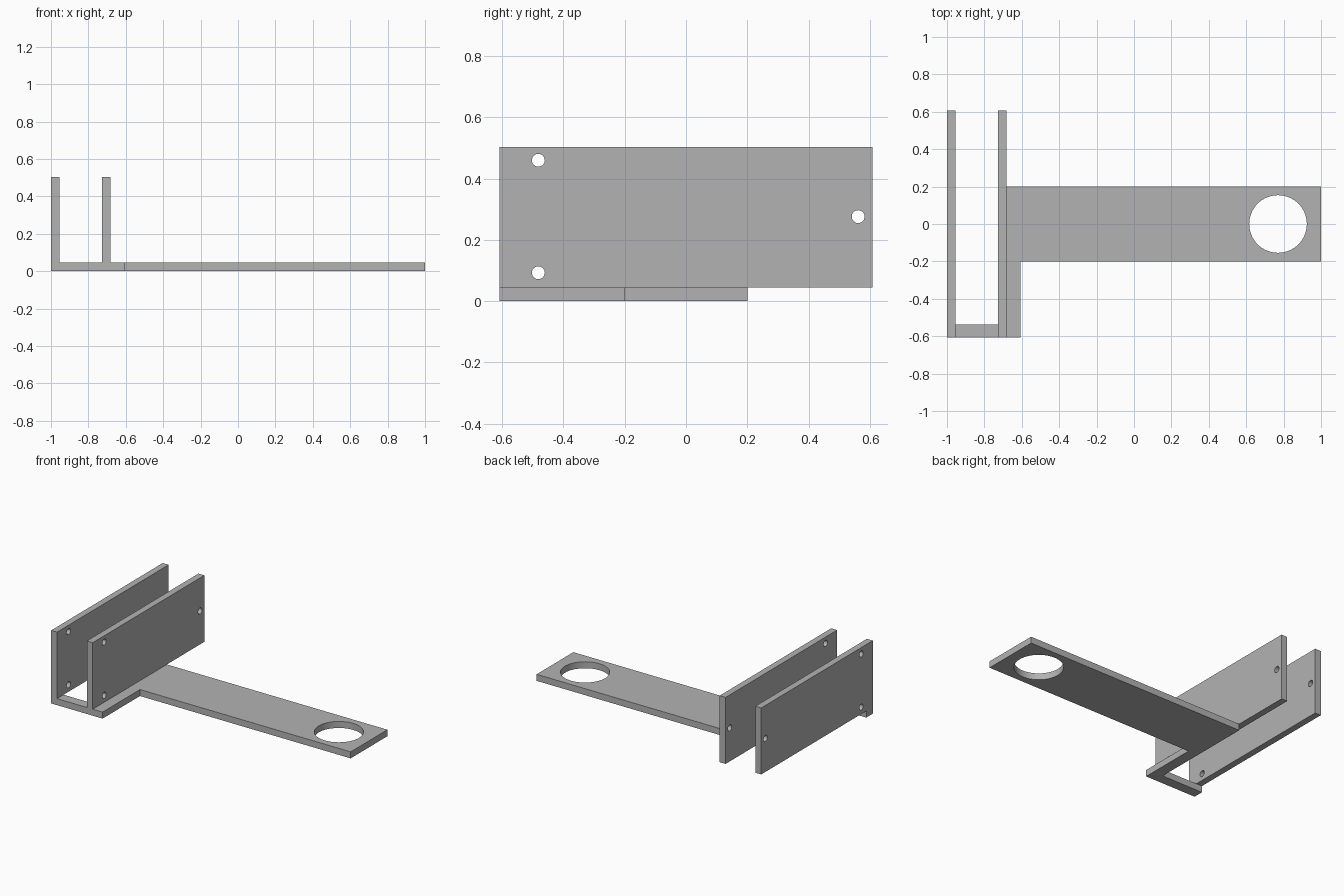
import bpy
import bmesh
from math import cos, sin, tau, radians
from mathutils import Matrix

cube = bpy.data.objects.get("Cube")
if cube:
    bpy.data.objects.remove(cube, do_unlink=True)

# One grey material for the whole bracket
grey = bpy.data.materials.new("plain grey")
grey.use_nodes = True
COLOUR = (0.45, 0.45, 0.45, 1)
grey.diffuse_color = COLOUR
grey.node_tree.nodes["Principled BSDF"].inputs["Base Color"].default_value = COLOUR

THICK = 0.045
HALF_DEPTH = 0.608
PLATE_TOP = 0.504


def circle(x, y, radius, sides):
    return [(x + radius * cos(tau * i / sides), y + radius * sin(tau * i / sides))
            for i in range(sides)]


def sheet(name, loops, matrix):
    """Fill an outline with holes, extrude it by THICK, then place it."""
    bm = bmesh.new()
    for loop in loops:
        verts = [bm.verts.new((x, y, 0)) for x, y in loop]
        for a, b in zip(verts, verts[1:] + verts[:1]):
            bm.edges.new((a, b))
    bmesh.ops.triangle_fill(bm, edges=bm.edges[:], use_beauty=True)
    extruded = bmesh.ops.extrude_face_region(bm, geom=bm.faces[:], use_keep_orig=True)
    top = [v for v in extruded["geom"] if isinstance(v, bmesh.types.BMVert)]
    bmesh.ops.translate(bm, verts=top, vec=(0, 0, THICK))
    bm.transform(matrix)
    bmesh.ops.recalc_face_normals(bm, faces=bm.faces[:])
    mesh = bpy.data.meshes.new(name)
    bm.to_mesh(mesh)
    bm.free()
    mesh.materials.append(grey)
    obj = bpy.data.objects.new(name, mesh)
    bpy.context.collection.objects.link(obj)
    bpy.ops.object.select_all(action="DESELECT")
    obj.select_set(True)
    bpy.context.view_layer.objects.active = obj
    bpy.ops.object.shade_smooth_by_angle(angle=radians(30))
    return obj


# Flat base: front foot, connecting strip and long arm with a round opening
inner, outer, arm = -0.683, -0.608, 0.2
foot_back = -0.537
base_outline = [
    (-1, -HALF_DEPTH), (outer, -HALF_DEPTH), (outer, -arm), (1, -arm),
    (1, arm), (inner, arm), (inner, foot_back), (-1, foot_back),
]
sheet("base_arm", [base_outline, circle(0.77, 0, 0.154, 64)], Matrix.Identity(4))

# Two upright plates, drawn in depth and height, each with three bolt holes
plate_outline = [(-HALF_DEPTH, THICK), (HALF_DEPTH, THICK),
                 (HALF_DEPTH, PLATE_TOP), (-HALF_DEPTH, PLATE_TOP)]
bolt_holes = [circle(y, z, 0.021, 32)
              for y, z in ((-0.482, 0.46), (-0.482, 0.093), (0.562, 0.276))]
upright = Matrix(((0, 0, 1, 0), (1, 0, 0, 0), (0, 1, 0, 0), (0, 0, 0, 1)))
for name, x in (("outer_plate", -1), ("inner_plate", inner - THICK)):
    sheet(name, [plate_outline] + bolt_holes, Matrix.Translation((x, 0, 0)) @ upright)
